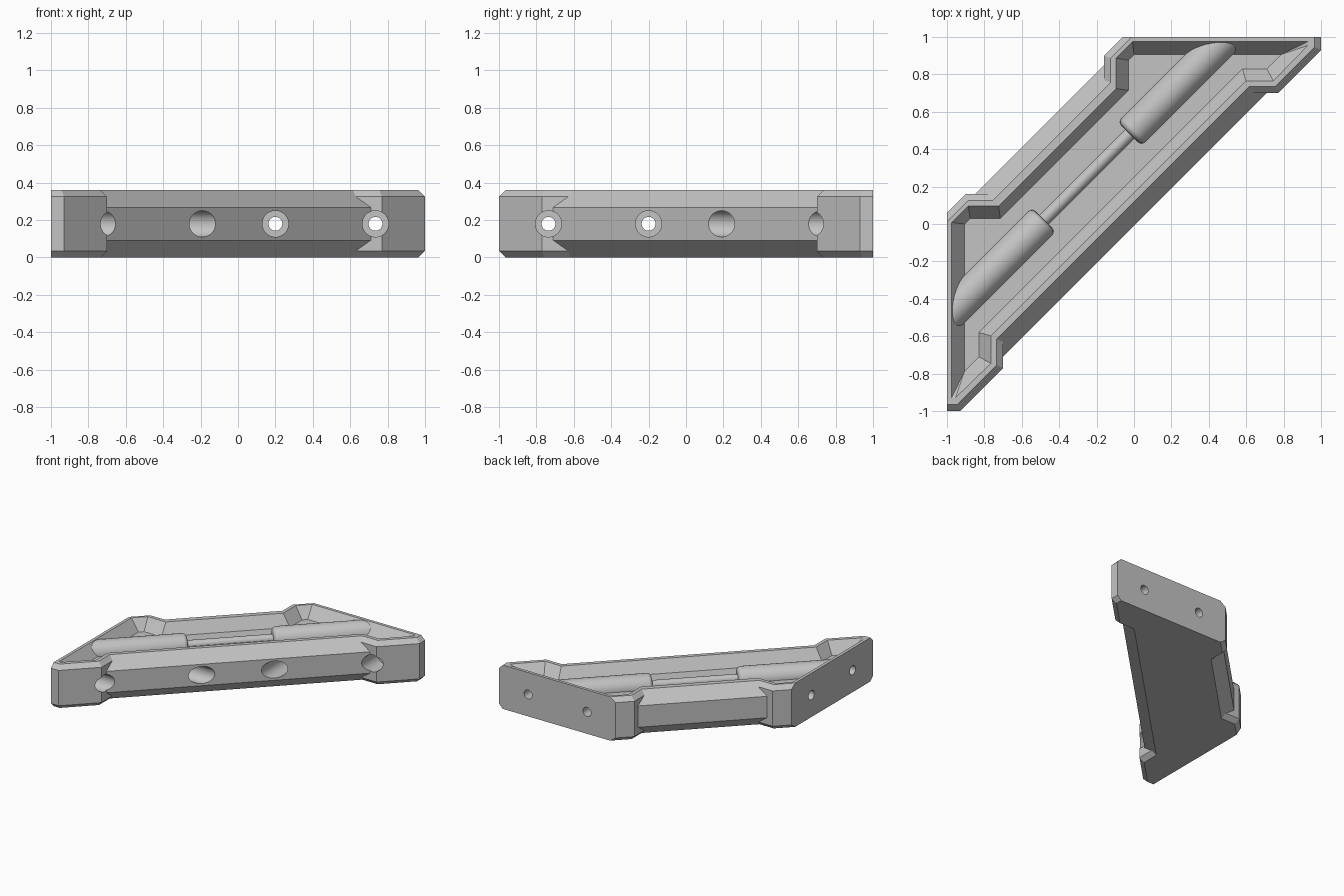
import bpy, bmesh, math
from mathutils import Vector

cube = bpy.data.objects.get("Cube")
if cube:
    bpy.data.objects.remove(cube, do_unlink=True)

R2 = math.sqrt(2)
HEIGHT = 0.36
FLOOR = 0.265

grey = bpy.data.materials.new("plain_grey")
grey.use_nodes = True
GREY = (0.55, 0.55, 0.55, 1)
grey.diffuse_color = GREY
grey.node_tree.nodes["Principled BSDF"].inputs["Base Color"].default_value = GREY

# Planes that trim the rods: inside both walls and just under the tray floor
TRIM = (((-0.985, 0, 0), (-1, 0, 0)),
        ((0, 0.985, 0), (0, 1, 0)),
        ((0, 0, FLOOR - 0.004), (0, 0, -1)))


def swap(p):
    """Mirror a point to the other end of the brace."""
    return (-p[1], -p[0], *p[2:])


def at_height(points, z):
    return [(x, y, z) for x, y in points]


def loft(name, rings, trim=()):
    """Skin a closed solid through rings of equal point count."""
    bm = bmesh.new()
    loops = [[bm.verts.new(p) for p in ring] for ring in rings]
    n = len(loops[0])
    for a, b in zip(loops, loops[1:]):
        for i in range(n):
            j = (i + 1) % n
            bm.faces.new((a[i], a[j], b[j], b[i]))
    bm.faces.new(loops[0])
    bm.faces.new(loops[-1])
    bmesh.ops.remove_doubles(bm, verts=bm.verts, dist=0.0005)
    for co, no in trim:
        geom = bm.verts[:] + bm.edges[:] + bm.faces[:]
        cut = bmesh.ops.bisect_plane(bm, geom=geom, plane_co=co, plane_no=no, clear_outer=True)
        edges = [e for e in cut["geom_cut"] if isinstance(e, bmesh.types.BMEdge)]
        if edges:
            bmesh.ops.holes_fill(bm, edges=edges, sides=0)
    bmesh.ops.recalc_face_normals(bm, faces=bm.faces)
    mesh = bpy.data.meshes.new(name)
    bm.to_mesh(mesh)
    bm.free()
    mesh.materials.append(grey)
    obj = bpy.data.objects.new(name, mesh)
    bpy.context.collection.objects.link(obj)
    return obj


def boolean(obj, tool, operation):
    """Apply a boolean with the tool, then remove the tool."""
    mod = obj.modifiers.new("cut", "BOOLEAN")
    mod.operation, mod.object, mod.solver = operation, tool, "EXACT"
    bpy.context.view_layer.objects.active = obj
    bpy.ops.object.modifier_apply(modifier=mod.name)
    bpy.data.objects.remove(tool, do_unlink=True)


def circle(center, u, v, radius, n=40):
    center = Vector(center)
    return [tuple(center + radius * (u * math.cos(2 * math.pi * i / n) + v * math.sin(2 * math.pi * i / n)))
            for i in range(n)]


# Diagonal beam with wide chamfers
def beam_outline(d):
    near, far = -0.01 + d * R2, 1.01 - d * R2
    half = [(-0.9, -0.9 + near), (-0.9, -0.9 + far)]
    return half + [swap(p) for p in reversed(half)]


# End block with narrow chamfers, flat where it meets the wall
def block_outline(d):
    near, far = -0.07 + d * R2, 1.06 - d * R2
    low, side, back = -1 + d, -0.7 - d, 0.16 - d
    return [(-1, low), (low - near, low), (side, side + near),
            (side, back), (back - far, back), (-1, -1 + far)]


def chamfered(name, outline, d, mapping=lambda p: p):
    levels = ((d, 0), (0, d), (0, HEIGHT - d), (d, HEIGHT))
    return loft(name, [at_height([mapping(p) for p in outline(i)], z) for i, z in levels])


body = chamfered("brace_body", beam_outline, 0.092)
for mapping in (lambda p: p, swap):
    boolean(body, chamfered("end_block", block_outline, 0.035, mapping), "UNION")

# Shallow tray with sloping walls
rim = [(-0.765, -0.598), (-0.765, -0.745), (-0.955, -0.93), (-0.975, -0.93),
       (-0.975, 0.008), (-0.887, 0.096), (-0.724, 0.096)]
floor = [(-0.83, -0.58), (-0.83, -0.71), (-0.905, -0.785), (-0.905, -0.785),
         (-0.905, 0), (-0.875, 0.03), (-0.715, 0.03)]
rim += [swap(p) for p in reversed(rim)]
floor += [swap(p) for p in reversed(floor)]
tray = loft("tray_cutter", [at_height(floor, FLOOR), at_height(rim, HEIGHT), at_height(rim, 0.4)])
boolean(body, tray, "DIFFERENCE")

# Half-round handles and thin rod lying on the tray floor
along, across, up = Vector((1, 1, 0)) / R2, Vector((-1, 1, 0)) / R2, Vector((0, 0, 1))
axis = Vector((-0.2525, 0.2525, FLOOR))


def rod_ring(t, radius):
    return circle(axis + along * t, across, up, radius)


def handle(name, sign, start=0.325, end=1.12, radius=0.09, soft=0.03):
    angles = [k * math.pi / 10 for k in range(6)]
    profile = [(start + soft * (1 - math.sin(a)), radius - soft * (1 - math.cos(a)))
               for a in reversed(angles)]
    profile.append((end, radius))
    return loft(name, [rod_ring(sign * t, r) for t, r in profile], TRIM)


rods = [handle("left_tube", -1), handle("right_tube", 1),
        loft("thin_rod", [rod_ring(-0.34, 0.034), rod_ring(0.34, 0.034)], TRIM)]

# Screw holes: wide access bore from the front, narrow through the wall
for pos in (0.2, 0.735):
    bore = [circle((pos, y, 0.18), Vector((1, 0, 0)), up, r)
            for y, r in ((-0.3, 0.07), (0.86, 0.07), (0.86, 0.037), (1.1, 0.037))]
    for rings in (bore, [[swap(p) for p in ring] for ring in bore]):
        boolean(body, loft("screw_drill", rings), "DIFFERENCE")

# Smooth round surfaces, crisp edges
for part in [body] + rods:
    bpy.ops.object.select_all(action="DESELECT")
    part.select_set(True)
    bpy.context.view_layer.objects.active = part
    bpy.ops.object.shade_smooth_by_angle(angle=math.radians(22))
